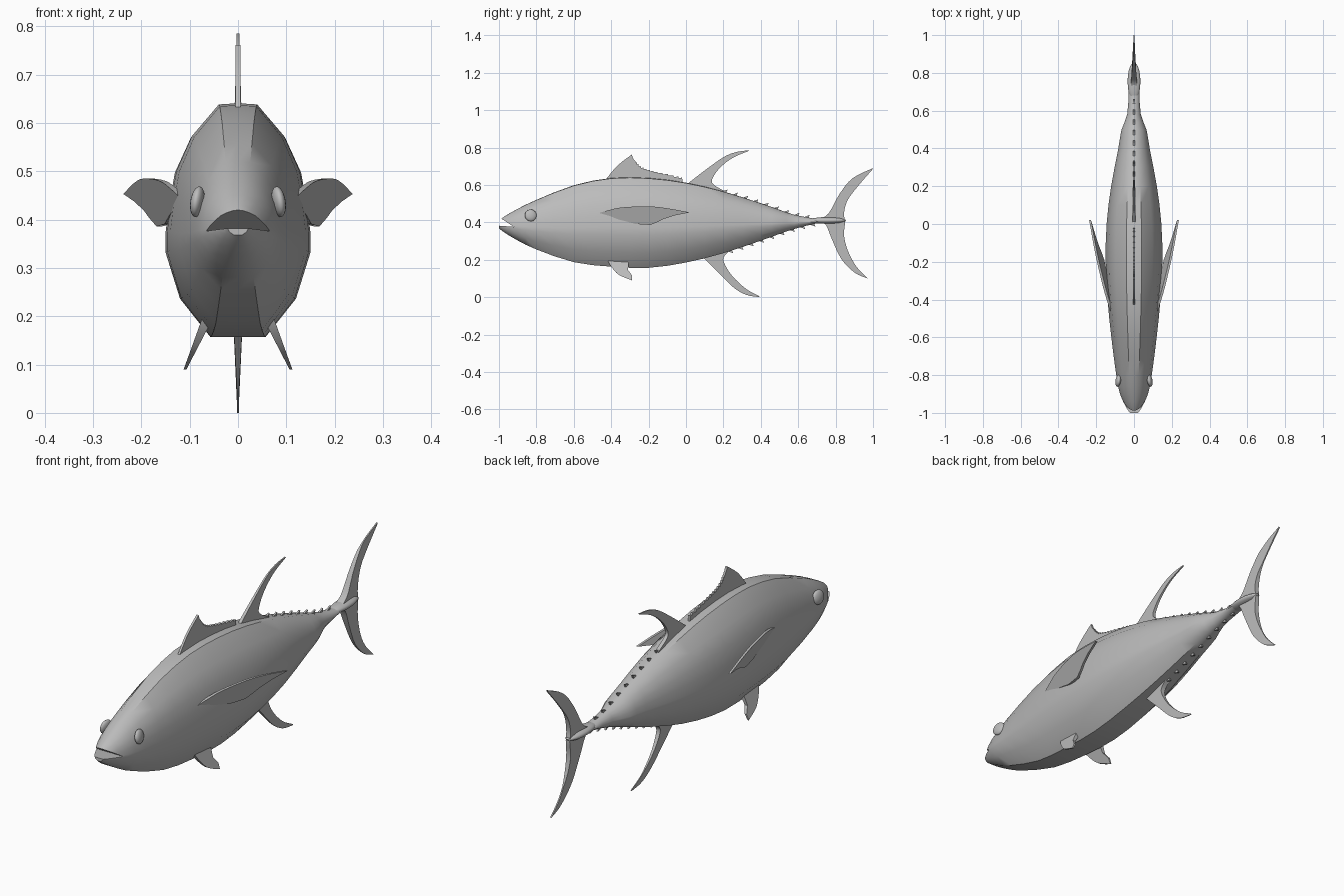
import bpy, bmesh, math

cube = bpy.data.objects.get("Cube")
if cube:
    bpy.data.objects.remove(cube)

GREY = (0.5, 0.5, 0.5, 1)
mat = bpy.data.materials.new("plain grey")
mat.use_nodes = True
mat.diffuse_color = GREY
mat.node_tree.nodes["Principled BSDF"].inputs["Base Color"].default_value = GREY


def make(name, verts, faces, smooth=40):
    mesh = bpy.data.meshes.new(name)
    mesh.from_pydata(verts, [], faces)
    bm = bmesh.new()
    bm.from_mesh(mesh)
    bmesh.ops.recalc_face_normals(bm, faces=bm.faces)
    bm.to_mesh(mesh)
    bm.free()
    obj = bpy.data.objects.new(name, mesh)
    bpy.context.collection.objects.link(obj)
    mesh.materials.append(mat)
    if smooth:
        shade(obj, smooth)
    return obj


def shade(obj, angle):
    bpy.ops.object.select_all(action='DESELECT')
    obj.select_set(True)
    bpy.context.view_layer.objects.active = obj
    bpy.ops.object.shade_smooth_by_angle(angle=math.radians(angle))


def curve(points, steps=4):
    """Smooth open curve through the given points."""
    out = []
    for i in range(len(points) - 1):
        a, b, c, d = (points[max(i - 1, 0)], points[i], points[i + 1],
                      points[min(i + 2, len(points) - 1)])
        for s in range(steps):
            t = s / steps
            out.append(tuple(q + t * (r - p) / 2 + t * t * (2 * p - 5 * q + 4 * r - w) / 2
                             + t ** 3 * (3 * q - p - 3 * r + w) / 2
                             for p, q, r, w in zip(a, b, c, d)))
    return out + [points[-1]]


def fin(name, outline, half, place=lambda y, z: 0.0):
    """Thin plate from a side outline; half(y, z) is half the thickness."""
    n = len(outline)
    verts = [(place(y, z) + s * half(y, z), y, z) for s in (-1, 1) for y, z in outline]
    faces = [tuple(range(n)), tuple(range(n, 2 * n))]
    faces += [(i, (i + 1) % n, n + (i + 1) % n, n + i) for i in range(n)]
    return make(name, verts, faces, 30)


# Body: stations of y, top, bottom, half width
stations = curve([
    (-1.0, .408, .368, .022), (-.97, .432, .345, .042), (-.9, .472, .303, .074),
    (-.8, .52, .255, .094), (-.6, .598, .187, .12), (-.4, .637, .163, .14),
    (-.2, .637, .157, .15), (0, .612, .185, .145), (.2, .565, .235, .121),
    (.4, .502, .302, .083), (.5, .467, .338, .066), (.58, .44, .365, .036),
    (.7, .418, .395, .028), (.76, .415, .4, .024)], 2)
half_ring = [(0, 1), (.27, .99), (.65, .72), (.87, .42), (.95, .15), (1, -.1),
             (1, -.27), (.8, -.67), (.38, -1), (0, -1)]
ring = half_ring + [(-x, h) for x, h in half_ring[-2:0:-1]]
n = len(ring)
verts = [(x * w, y, (top + low) / 2 + h * (top - low) / 2)
         for y, top, low, w in stations for x, h in ring]
faces = [(k * n + i, k * n + (i + 1) % n, (k + 1) * n + (i + 1) % n, (k + 1) * n + i)
         for k in range(len(stations) - 1) for i in range(n)]
faces += [tuple(range(n)), tuple(range(len(verts) - n, len(verts)))]
body = make("body", verts, faces, 0)

# Mouth: wedge cut between the jaws
wedge = fin("mouth_cutter", [(-.92, .376), (-1.03, .384), (-1.03, .46), (-.985, .418)],
            lambda y, z: .2)
wedge.hide_render = True
cut = body.modifiers.new("mouth", 'BOOLEAN')
cut.operation = 'DIFFERENCE'
cut.solver = 'EXACT'
cut.object = wedge
bpy.ops.object.select_all(action='DESELECT')
body.select_set(True)
bpy.context.view_layer.objects.active = body
bpy.ops.object.modifier_apply(modifier=cut.name)
bpy.data.objects.remove(wedge)
shade(body, 40)


def ball(name, location, scale):
    bpy.ops.mesh.primitive_uv_sphere_add(segments=20, ring_count=12, location=location)
    obj = bpy.context.object
    obj.name = name
    obj.scale = scale
    bpy.ops.object.transform_apply(location=False, rotation=False)
    obj.data.materials.append(mat)
    shade(obj, 60)
    return obj


# Tail keel
ball("tail_keel", (0, .755, .41), (.034, .1, .018))

# First dorsal fin with a toothed trailing edge
front = curve([(-.435, .62), (-.37, .7), (-.29, .762)], 3)
back = curve([(-.28, .735), (-.24, .69), (-.15, .662), (-.02, .632)], 5)
teeth = []
for (y0, z0), (y1, z1) in zip(back, back[1:]):
    teeth += [(y0, z0), (y1 - .003, z0 + .003), (y1, z1)]
fin("first_dorsal_fin", front + teeth + [(-.02, .6), (-.43, .6)],
    lambda y, z: .005)

# Second dorsal and anal fins, both swept back sickles
fin("second_dorsal_fin",
    curve([(.0, .6), (.1, .677), (.2, .748), (.27, .776), (.34, .785)])
    + curve([(.335, .781), (.25, .745), (.18, .69), (.14, .63), (.15, .6), (.21, .565)])
    + [(.2, .54), (.05, .57)], lambda y, z: max(.003, .008 - (z - .6) * .03))
fin("anal_fin",
    curve([(.09, .215), (.17, .135), (.25, .055), (.32, .013), (.395, 0)])
    + curve([(.39, .006), (.32, .045), (.25, .11), (.21, .17), (.2, .21), (.23, .245)])
    + [(.2, .27), (.1, .25)], lambda y, z: max(.002, .01 * z / .2))

# Tail fin, thick at the root and thin at the tips
fin("tail_fin",
    curve([(.7, .415), (.76, .445), (.82, .55), (.89, .635), (1, .69)])
    + curve([(.995, .68), (.925, .6), (.865, .52), (.845, .45), (.85, .4), (.845, .33),
             (.865, .25), (.91, .165), (.972, .1)])
    + curve([(.965, .102), (.9, .132), (.83, .205), (.78, .31), (.745, .39), (.7, .405)])[:-1],
    lambda y, z: max(.003, min(.018, .018 - abs(z - .41) * .055, (.9 - y) * .2)))

# Paired fins and eyes
pectoral = (curve([(-.48, .445), (-.42, .463), (-.34, .48), (-.2, .485), (-.1, .475), (.02, .453)])
            + [(-.06, .437), (-.12, .418), (-.15, .402), (-.19, .386), (-.27, .391),
               (-.32, .405), (-.4, .425)])
pelvic = (curve([(-.42, .2), (-.4, .163), (-.36, .12), (-.29, .09)])
          + [(-.288, .115), (-.31, .145), (-.305, .2)])
for side, s in (("left", 1), ("right", -1)):
    fin(side + "_pectoral_fin", pectoral, lambda y, z: .005 - y * .004,
        lambda y, z: s * (.125 + (y + .42) * .235 + (z - .44) * .3))
    fin(side + "_pelvic_fin", pelvic, lambda y, z: max(.003, .01 - (.18 - z) * .08),
        lambda y, z: s * (.07 + (.18 - z) * .44))
    eye = ball(side + "_eye", (s * .084, -.83, .437), (.014, .032, .032))
    eye.rotation_euler = (0, -s * .15, s * .15)


# Finlets: rows of small swept teeth along the back and belly
def edge_height(y, column):
    for a, b in zip(stations, stations[1:]):
        if a[0] <= y <= b[0]:
            return a[column] + (b[column] - a[column]) * (y - a[0]) / (b[0] - a[0])


for row, column, up, first in (("upper", 1, 1, .19), ("lower", 2, -1, .22)):
    for i in range(9):
        y = first + i * .055
        z = edge_height(y, column)
        z_back = edge_height(y + .03, column)
        fin(f"{row}_finlet_{i + 1}",
            [(y - .012, z - up * .008), (y + .032, z_back + up * .016),
             (y + .022, z_back - up * .008)], lambda y, z: .004)
